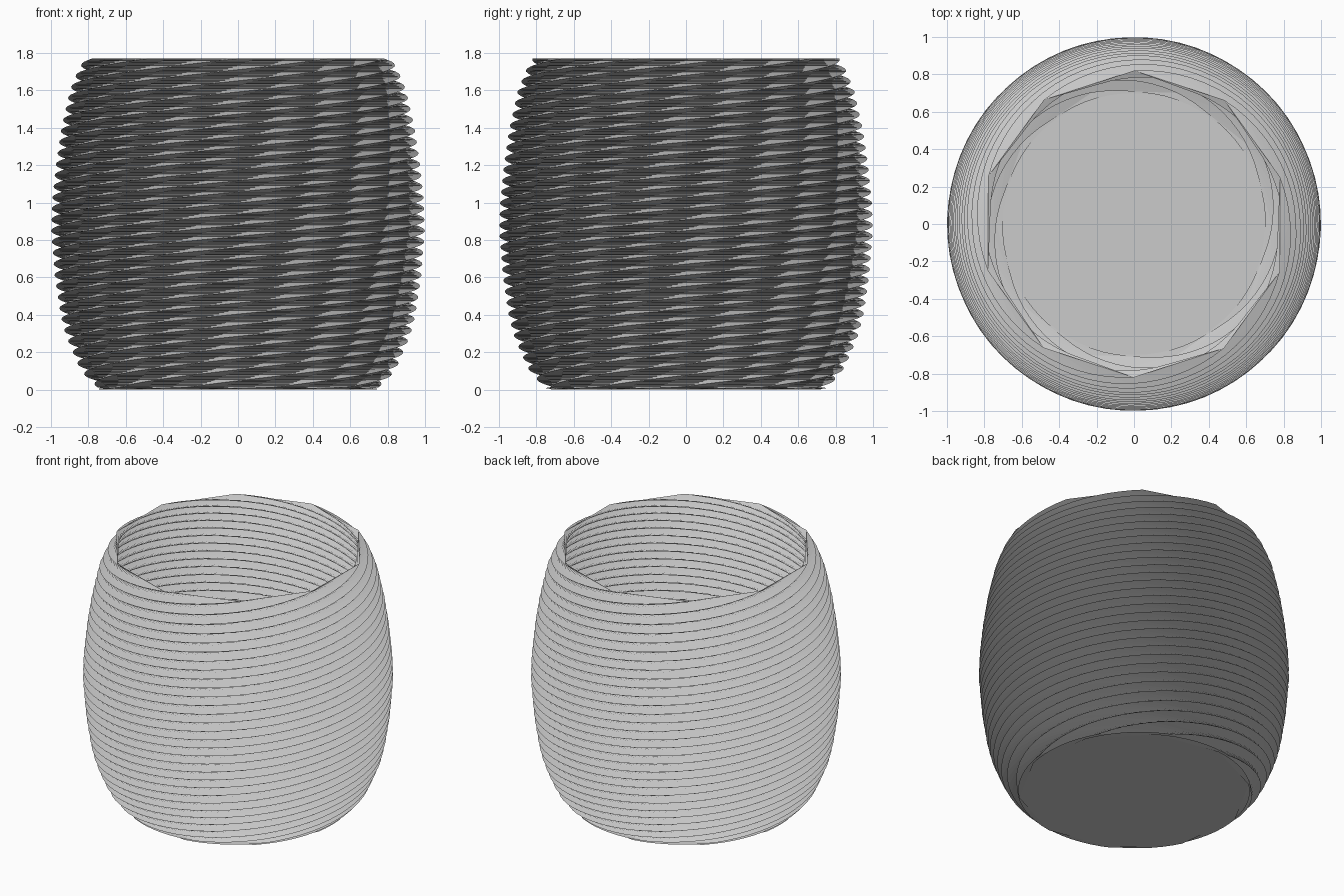
import bpy, bmesh, math

if "Cube" in bpy.data.objects:
    bpy.data.objects.remove(bpy.data.objects["Cube"])

HEIGHT, SIDES, SLICES = 1.77, 10, 200
RIDGES = 29.8                    # spiral ridges along the height
STEP = 2 * math.pi / SIDES
BASE, BASE_SLICES = 0.012, 8     # tightly wound turn at the foot
# corner radius of the twisted ten-sided section at each height
PROFILE = [(0, .745), (.012, .752), (.04, .785), (.07, .815), (.12, .85), (.2, .885),
           (.3, .925), (.4, .95), (.6, .98), (.85, 1.0), (1.0, .995), (1.2, .975),
           (1.4, .945), (1.6, .90), (1.7, .86), (1.77, .82)]


def radius(z):
    for (z0, r0), (z1, r1) in zip(PROFILE, PROFILE[1:]):
        if z <= z1:
            return r0 + (r1 - r0) * (z - z0) / (z1 - z0)
    return PROFILE[-1][1]


def ring(bm, z, extra=0):
    """One ten-sided section, turned according to its height."""
    turn = math.pi / 2 + (z - HEIGHT) / HEIGHT * RIDGES * STEP + extra
    r = radius(z)
    return [bm.verts.new((r * math.cos(turn + i * STEP), r * math.sin(turn + i * STEP), z))
            for i in range(SIDES)]


bm = bmesh.new()
# foot, then thin twisted wall, folded inward along the long diagonals
rings = [ring(bm, BASE * k / BASE_SLICES, (k / BASE_SLICES - 1) * STEP)
         for k in range(BASE_SLICES)]
rings += [ring(bm, BASE + (HEIGHT - BASE) * k / SLICES) for k in range(SLICES + 1)]
for a, b in zip(rings, rings[1:]):
    for i in range(SIDES):
        j = (i + 1) % SIDES
        bm.faces.new((a[i], a[j], b[j]))
        bm.faces.new((a[i], b[j], b[i]))
# floor
bm.faces.new(rings[0][::-1])

mesh = bpy.data.meshes.new("spiral_pot")
bm.to_mesh(mesh)
bm.free()
pot = bpy.data.objects.new("spiral_pot", mesh)
bpy.context.collection.objects.link(pot)

mat = bpy.data.materials.new("light_grey")
mat.diffuse_color = (0.6, 0.6, 0.6, 1)
mat.use_nodes = True
mat.node_tree.nodes["Principled BSDF"].inputs["Base Color"].default_value = mat.diffuse_color
mesh.materials.append(mat)
